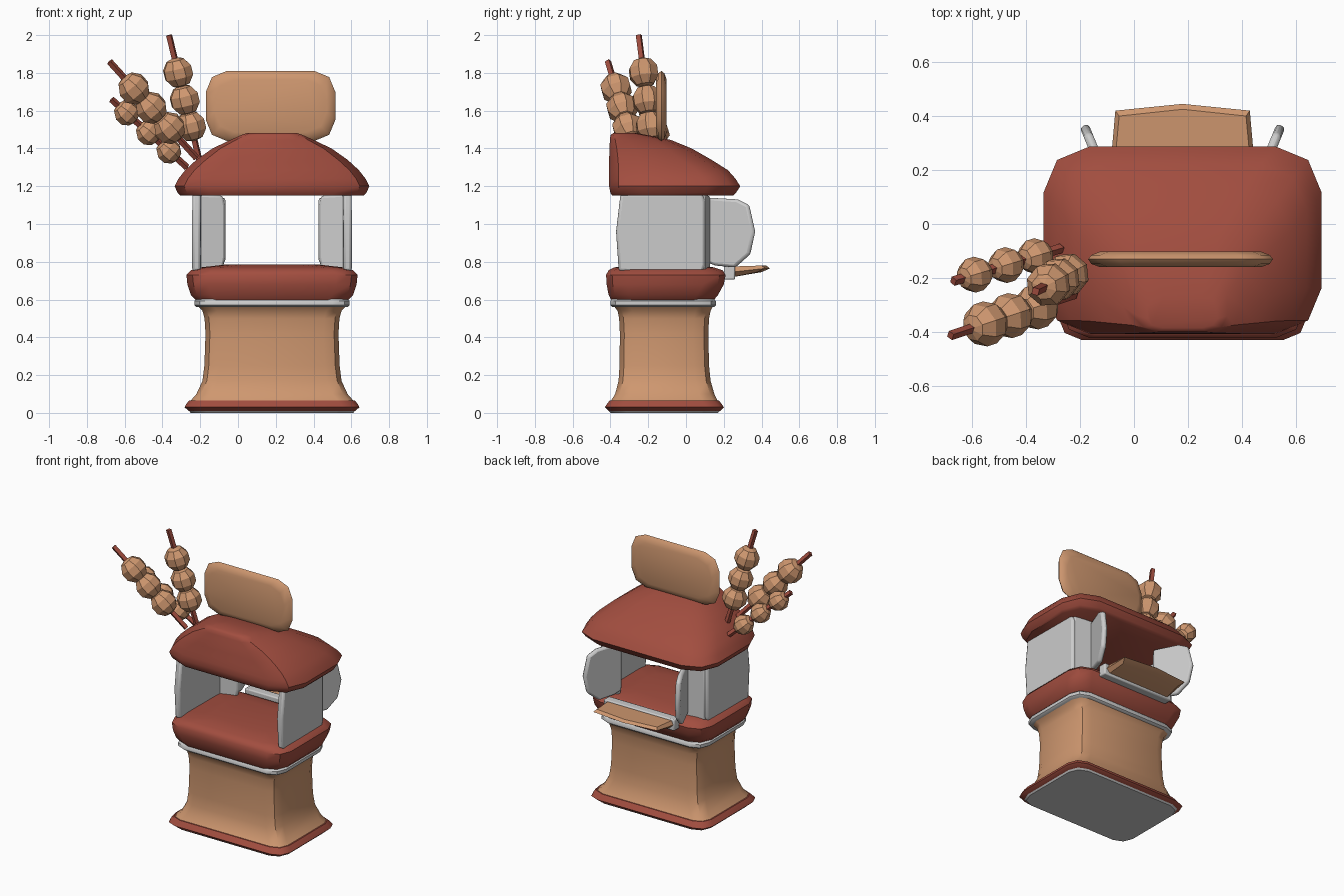
import bpy, bmesh, math
from mathutils import Vector

if "Cube" in bpy.data.objects:
    bpy.data.objects.remove(bpy.data.objects["Cube"])

def mat(name, col):
    m = bpy.data.materials.new(name)
    m.diffuse_color = (*col, 1)
    m.use_nodes = True
    m.node_tree.nodes["Principled BSDF"].inputs["Base Color"].default_value = m.diffuse_color
    return m

TAN = mat("tan", (0.62, 0.31, 0.16))
RED = mat("red", (0.36, 0.075, 0.05))
CX = 0.18  # mirror plane of the stall

def finish(name, bm, material=None, angle=None, bevel=0):
    bmesh.ops.recalc_face_normals(bm, faces=bm.faces[:])
    me = bpy.data.meshes.new(name)
    bm.to_mesh(me)
    bm.free()
    ob = bpy.data.objects.new(name, me)
    bpy.context.collection.objects.link(ob)
    if material:
        me.materials.append(material)
    if angle:
        me.shade_smooth()
        me.set_sharp_from_angle(angle=math.radians(angle))
    if bevel:
        b = ob.modifiers.new("bevel", 'BEVEL')
        b.width, b.segments, b.limit_method = bevel, 2, 'ANGLE'
    return ob

def skin(name, rings, material=None, angle=40, bevel=0):
    """Bridge equal-length rings and cap both ends."""
    bm = bmesh.new()
    vs = [[bm.verts.new(p) for p in r] for r in rings]
    n = len(vs[0])
    for a, b in zip(vs, vs[1:]):
        for i in range(n):
            j = (i + 1) % n
            bm.faces.new((a[i], a[j], b[j], b[i]))
    bm.faces.new(vs[0][::-1])
    bm.faces.new(vs[-1])
    return finish(name, bm, material, angle, bevel)

def rounded(x0, x1, y0, y1, rx, ry, seg=2):
    """Rectangle outline with rounded corners."""
    pts = []
    for k, (cx, cy) in enumerate(((x1 - rx, y1 - ry), (x0 + rx, y1 - ry),
                                  (x0 + rx, y0 + ry), (x1 - rx, y0 + ry))):
        for s in range(seg + 1):
            a = math.pi / 2 * (k + s / seg)
            pts.append((cx + rx * math.cos(a), cy + ry * math.sin(a)))
    return pts

def stack(name, rows, r, material=None, angle=40):
    """Rows of (z, half width, y min, y max) stacked upwards."""
    rings = []
    for z, hx, y0, y1 in rows:
        rx, ry = min(r, hx * 0.45), min(r, (y1 - y0) * 0.3)
        rings.append([(x, y, z) for x, y in rounded(CX - hx, CX + hx, y0, y1, rx, ry)])
    return skin(name, rings, material, angle)

# base: floor plate, foot trim, flared body, band, counter
stack("floor_plate", [(0, .43, -.40, .17), (.012, .44, -.41, .18)], .09)
stack("foot_trim", [(.01, .44, -.41, .18), (.03, .463, -.43, .2), (.045, .455, -.42, .19),
                    (.065, .44, -.405, .175)], .09, RED)
stack("body", [(.06, .435, -.40, .17), (.1, .40, -.375, .15), (.17, .368, -.357, .13),
               (.25, .358, -.352, .122), (.42, .352, -.35, .118), (.5, .357, -.354, .122),
               (.54, .368, -.362, .13), (.57, .395, -.385, .145)], .08, TAN)
stack("grey_band", [(.56, .40, -.39, .148), (.57, .411, -.4, .158), (.592, .411, -.4, .158),
                    (.602, .40, -.392, .15)], .09)
stack("counter", [(.598, .405, -.395, .148), (.625, .43, -.41, .17), (.68, .448, -.42, .2),
                  (.73, .453, -.423, .21), (.755, .43, -.41, .195), (.77, .38, -.38, .15),
                  (.785, .25, -.28, .06)], .11, RED)

# roof, steep at -y and sloping down to +y
stack("roof", [(1.15, .485, -.39, .25), (1.165, .50, -.40, .265), (1.2, .515, -.407, .287),
               (1.24, .495, -.407, .262), (1.285, .46, -.407, .222), (1.34, .40, -.407, .135),
               (1.4, .315, -.405, .03), (1.445, .22, -.403, -.08), (1.47, .165, -.4, -.2),
               (1.482, .13, -.385, -.27)], .17, RED)

def panel(name, a, b, outline, thick):
    """Upright panel from plan point a to b; outline is (fraction, z)."""
    a, b = Vector(a), Vector(b)
    d = (b - a).normalized()
    n = Vector((-d.y, d.x)) * thick / 2
    rings = []
    for s in (-1, 1):
        rings.append([(*(a.lerp(b, u) + n * s), z) for u, z in outline])
    return skin(name, rings, None, 40, 0.014)

# walls, folded returns and open shutters on both sides
wall = [(.03, .75), (0, .96), (.05, 1.16), (.97, 1.16), (1, 1.12), (1, .78), (.97, .74)]
back = [(0, .75), (0, 1.16), (.92, 1.15), (1, 1.1), (1, .82), (.92, .76)]
shut = [(0, .8), (0, 1.14), (.65, 1.13), (.88, 1.1), (1, .96), (.9, .84), (.6, .77), (.2, .78)]
for s, side in ((-1, "left"), (1, "right")):
    panel(side + "_wall", (CX + s * .40, -.37), (CX + s * .395, .1), wall, .045)
    panel(side + "_wall_return", (CX + s * .40, .085), (CX + s * .25, .115), back, .035)
    panel(side + "_shutter", (CX + s * .258, .105), (CX + s * .365, .365), shut, .035)

# serving shelf with its grey rail
def shelf_ring(w, y0, y1, z0, z1):
    return [(CX - w, y0, z0), (CX + w, y0, z0), (CX + w * .94, y1 - .025, z1),
            (CX, y1, z1), (CX - w * .94, y1 - .025, z1)]
skin("serving_shelf", [shelf_ring(.24, .24, .40, .718, .745), shelf_ring(.265, .24, .445, .745, .765),
                       shelf_ring(.25, .24, .425, .775, .78)], TAN, 25)
skin("shelf_rail", [[(x, y, z) for x, y in ((-.09, .2), (.46, .2), (.46, .26), (-.09, .26))]
                    for z in (.705, .785)], None, 30, .008)

# plain sign board
skin("sign_board", [[(x, y, z) for x, z in rounded(-.17 + i, .515 - i, 1.44 + i, 1.81 - i, .11, .11)]
                    for y, i in ((-.16, .045), (-.148, .012), (-.13, 0), (-.115, .012), (-.102, .045))],
     TAN, 35)

# skewers: a square stick with low-poly beads
def skewer(name, bottom, tip, beads, r):
    bottom, tip = Vector(bottom), Vector(tip)
    d = tip - bottom
    rot = d.to_track_quat('Z', 'Y')
    bm = bmesh.new()
    bmesh.ops.create_cone(bm, cap_ends=True, segments=4, radius1=.018, radius2=.018, depth=d.length)
    stick = finish(name + "_stick", bm, RED)
    stick.location = (bottom + tip) / 2
    stick.rotation_mode = 'QUATERNION'
    stick.rotation_quaternion = rot
    for i, t in enumerate(beads):
        bm = bmesh.new()
        bmesh.ops.create_uvsphere(bm, u_segments=8, v_segments=5, radius=r)
        bead = finish(f"{name}_bead_{i + 1}", bm, TAN)
        bead.location = bottom.lerp(tip, t)
        bead.rotation_mode = 'QUATERNION'
        bead.rotation_quaternion = rot

skewer("tall_skewer", (-.205, -.165, 1.34), (-.365, -.25, 2.0), (.27, .48, .70), .083)
skewer("long_skewer", (-.22, -.26, 1.35), (-.68, -.413, 1.86), (.31, .52, .72), .086)
skewer("short_skewer", (-.27, -.09, 1.30), (-.67, -.212, 1.66), (.24, .51, .80), .068)
